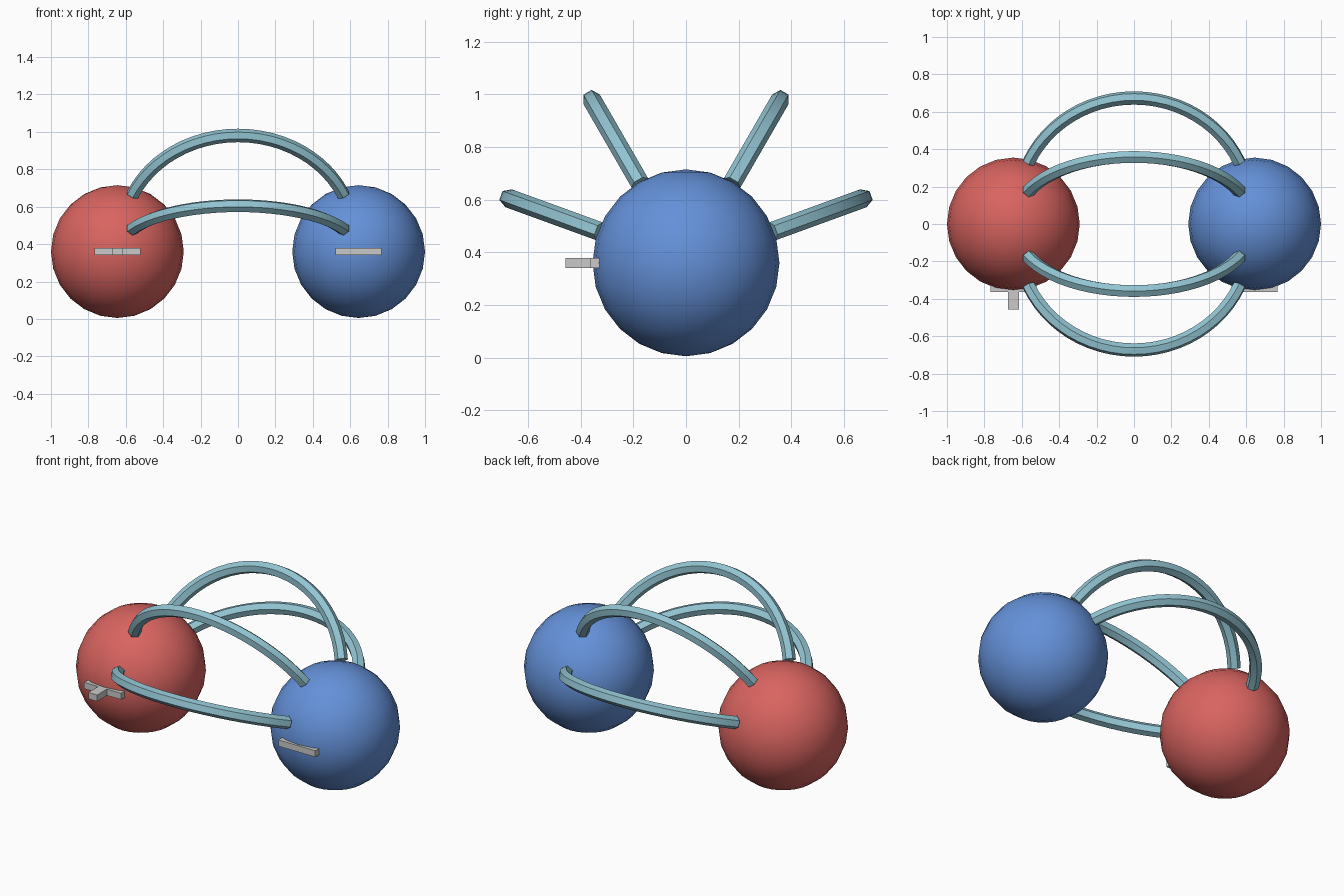
import bpy
import bmesh
from math import radians, sin, cos
from mathutils import Matrix, Vector

if "Cube" in bpy.data.objects:
    bpy.data.objects.remove(bpy.data.objects["Cube"], do_unlink=True)

CENTRE_Z = 0.36      # height of the sphere centres
SPHERE_X = 0.645     # sideways offset of each sphere
SPHERE_R = 0.355


def make_material(name, rgb):
    """Flat material from 0-255 sRGB values."""
    linear = [((c / 255 + 0.055) / 1.055) ** 2.4 for c in rgb] + [1.0]
    mat = bpy.data.materials.new(name)
    mat.use_nodes = True
    mat.diffuse_color = linear
    bsdf = mat.node_tree.nodes["Principled BSDF"]
    bsdf.inputs["Base Color"].default_value = linear
    return mat


red = make_material("red", (217, 100, 96))
blue = make_material("blue", (100, 145, 217))
teal = make_material("pale teal", (146, 196, 210))
grey = make_material("light grey", (202, 202, 202))


def finish(name, bm, mat, smooth=True):
    mesh = bpy.data.meshes.new(name)
    bmesh.ops.recalc_face_normals(bm, faces=bm.faces)
    bm.to_mesh(mesh)
    bm.free()
    mesh.materials.append(mat)
    obj = bpy.data.objects.new(name, mesh)
    bpy.context.collection.objects.link(obj)
    if smooth:
        bpy.ops.object.select_all(action='DESELECT')
        obj.select_set(True)
        bpy.context.view_layer.objects.active = obj
        bpy.ops.object.shade_smooth_by_angle(angle=radians(30))
    return obj


def sphere(name, x, mat):
    bm = bmesh.new()
    bmesh.ops.create_uvsphere(bm, u_segments=24, v_segments=12, radius=SPHERE_R)
    finish(name, bm, mat).location = (x, 0, CENTRE_Z)


def arc_tube(name, tilt):
    """Hexagonal rod bent into an arc, fanned about the x axis."""
    arc_r, arc_centre, half_angle, tube_r = 0.617, 0.10, radians(66), 0.036
    bm = bmesh.new()
    ring = [bm.verts.new((0, tube_r * cos(radians(60 * k)),
                          arc_r + tube_r * sin(radians(60 * k)))) for k in range(6)]
    edges = [bm.edges.new((ring[k], ring[(k + 1) % 6])) for k in range(6)]
    bmesh.ops.rotate(bm, verts=ring, cent=(0, 0, 0),
                     matrix=Matrix.Rotation(-half_angle, 3, 'Y'))
    bmesh.ops.spin(bm, geom=ring + edges, cent=(0, 0, 0), axis=(0, 1, 0),
                   angle=2 * half_angle, steps=24)
    bmesh.ops.holes_fill(bm, edges=[e for e in bm.edges if e.is_boundary], sides=6)
    bmesh.ops.translate(bm, verts=bm.verts, vec=(0, 0, arc_centre))
    obj = finish(name, bm, teal)
    obj.rotation_euler.x = radians(tilt - 90)
    obj.location.z = CENTRE_Z


def bar(name, x, size):
    bm = bmesh.new()
    bmesh.ops.create_cube(bm, size=1)
    bmesh.ops.scale(bm, verts=bm.verts, vec=Vector(size))
    finish(name, bm, grey, smooth=False).location = (x, -0.335, CENTRE_Z)


# Two spheres
sphere("right_sphere", -SPHERE_X, red)
sphere("left_sphere", SPHERE_X, blue)

# Four arcs joining the spheres
for side, tilts in (("back", (20, 60)), ("front", (160, 120))):
    for level, tilt in zip(("lower", "upper"), tilts):
        arc_tube(f"{side}_{level}_arc", tilt)

# Flat plus and minus marks, half sunk in the front of the spheres
LONG, WIDE, THICK = 0.245, 0.058, 0.038
bar("plus_cross_bar", -SPHERE_X, (LONG, WIDE, THICK))
bar("plus_post", -SPHERE_X, (WIDE, LONG, THICK))
bar("minus_bar", SPHERE_X, (LONG, WIDE, THICK))
